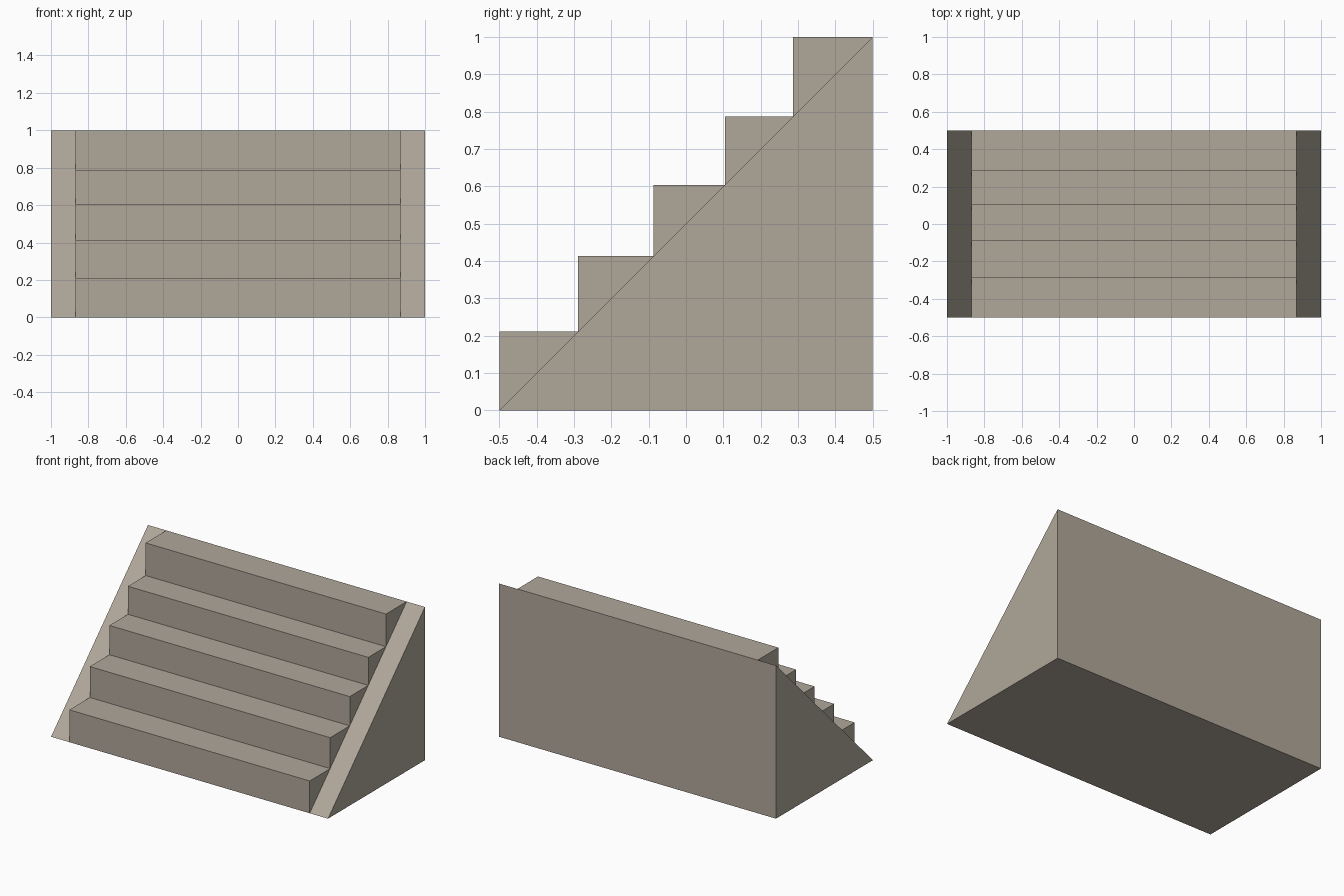
import bpy
import bmesh

cube = bpy.data.objects.get("Cube")
if cube:
    bpy.data.objects.remove(cube, do_unlink=True)

# One stone colour for the whole staircase
COLOUR = (0.434, 0.386, 0.323, 1.0)
stone = bpy.data.materials.new("warm_grey_stone")
stone.use_nodes = True
stone.diffuse_color = COLOUR
stone.node_tree.nodes["Principled BSDF"].inputs["Base Color"].default_value = COLOUR

HALF_WIDTH = 1.0
FLIGHT_HALF = 0.868
FRONT, BACK = -0.5, 0.5
TREAD_HEIGHTS = [0.211, 0.413, 0.604, 0.787, 1.0]


def extrude_profile(name, profile, x0, x1):
    """Extrude a (y, z) outline along x into a closed solid."""
    bm = bmesh.new()
    face = bm.faces.new([bm.verts.new((x0, y, z)) for y, z in profile])
    result = bmesh.ops.extrude_face_region(bm, geom=[face])
    moved = [v for v in result["geom"] if isinstance(v, bmesh.types.BMVert)]
    bmesh.ops.translate(bm, verts=moved, vec=(x1 - x0, 0, 0))
    bmesh.ops.recalc_face_normals(bm, faces=bm.faces)
    mesh = bpy.data.meshes.new(name)
    bm.to_mesh(mesh)
    bm.free()
    mesh.materials.append(stone)
    obj = bpy.data.objects.new(name, mesh)
    bpy.context.collection.objects.link(obj)
    return obj


# Flight of steps: every inner corner rests on the 45 degree slope
steps = [(BACK, 0), (FRONT, 0)]
nosing = FRONT
for height in TREAD_HEIGHTS:
    steps.append((nosing, height))
    nosing = FRONT + height
    steps.append((nosing, height))
extrude_profile("step_flight", steps, -FLIGHT_HALF, FLIGHT_HALF)

# Sloped side ramps flanking the steps
ramp = [(FRONT, 0), (BACK, 0), (BACK, 1)]
for side, sign in (("left", 1), ("right", -1)):
    extrude_profile(side + "_side_ramp", ramp, sign * FLIGHT_HALF, sign * HALF_WIDTH)
